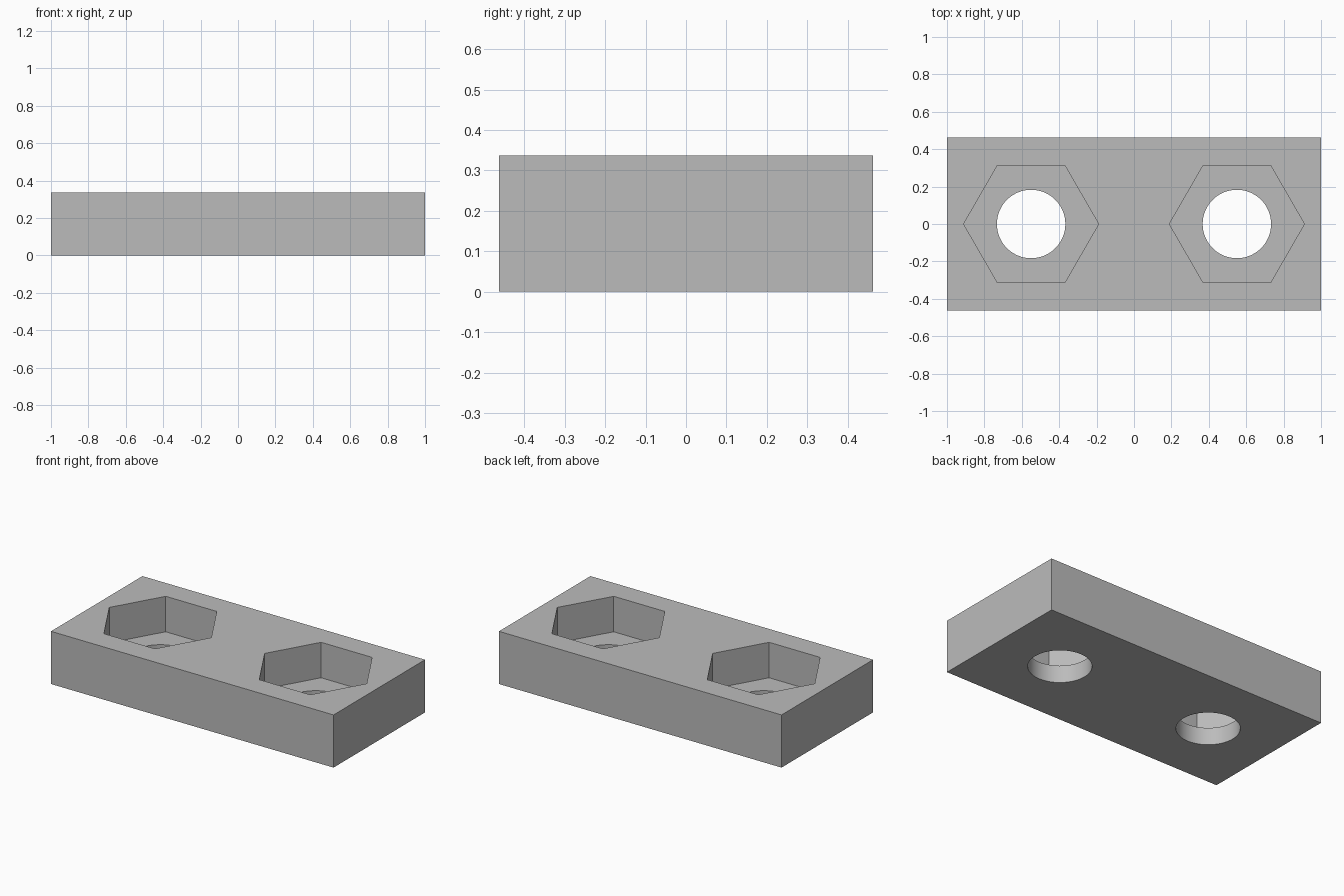
import bpy
import math

old = bpy.data.objects.get("Cube")
if old:
    bpy.data.objects.remove(old, do_unlink=True)

LENGTH, WIDTH, HEIGHT = 2.0, 0.925, 0.337
HOLE_X, HOLE_RADIUS = 0.55, 0.183
HEX_RADIUS, POCKET_FLOOR = 0.361, 0.11

# Single plain grey material
grey = bpy.data.materials.new("plain_grey")
grey.use_nodes = True
colour = (0.5, 0.5, 0.5, 1)
grey.diffuse_color = colour
grey.node_tree.nodes["Principled BSDF"].inputs["Base Color"].default_value = colour

# Rectangular block
bpy.ops.mesh.primitive_cube_add(size=1, location=(0, 0, HEIGHT / 2))
block = bpy.context.object
block.name = "nut_holder_block"
block.scale = (LENGTH, WIDTH, HEIGHT)
bpy.ops.object.transform_apply(location=True, rotation=False, scale=True)
block.data.materials.append(grey)


def cut_prism(name, sides, radius, x, bottom, top):
    """Cut an upright prism, with one corner towards +x, out of the block."""
    bpy.ops.mesh.primitive_cylinder_add(
        vertices=sides, radius=radius, depth=top - bottom,
        location=(x, 0, (bottom + top) / 2), rotation=(0, 0, math.pi / 2))
    cutter = bpy.context.object
    cutter.name = name
    cutter.hide_render = True
    cutter.data.materials.append(grey)
    bpy.context.view_layer.objects.active = block
    cut = block.modifiers.new(name, "BOOLEAN")
    cut.operation = "DIFFERENCE"
    cut.solver = "EXACT"
    cut.object = cutter
    bpy.ops.object.modifier_apply(modifier=cut.name)
    bpy.data.objects.remove(cutter, do_unlink=True)


# Hexagonal nut pockets with round bolt holes through their floors
for side in (-1, 1):
    cut_prism("hex_pocket", 6, HEX_RADIUS, side * HOLE_X, POCKET_FLOOR, HEIGHT + 0.1)
    cut_prism("bolt_hole", 64, HOLE_RADIUS, side * HOLE_X, -0.1, HEIGHT + 0.1)

# Smooth hole walls, sharp edges elsewhere
bpy.ops.object.select_all(action="DESELECT")
block.select_set(True)
bpy.context.view_layer.objects.active = block
bpy.ops.object.shade_smooth_by_angle(angle=math.radians(30))
